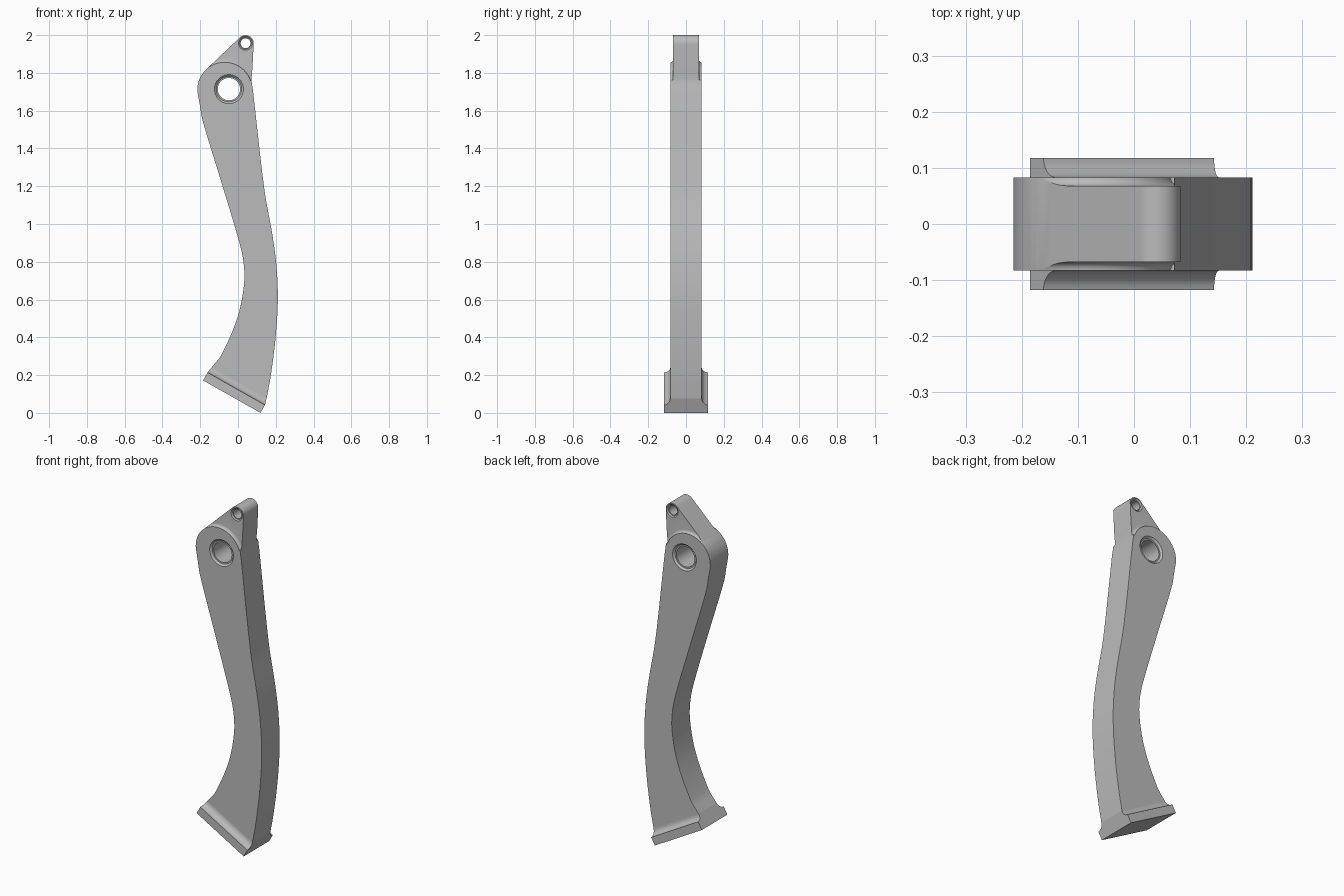
import bpy, bmesh
from math import sin, cos, pi, radians
from mathutils import Vector

cube = bpy.data.objects.get("Cube")
if cube:
    bpy.data.objects.remove(cube, do_unlink=True)

grey = bpy.data.materials.new("plain_grey")
grey.use_nodes = True
grey.diffuse_color = (0.5, 0.5, 0.5, 1)
grey.node_tree.nodes["Principled BSDF"].inputs["Base Color"].default_value = (0.5, 0.5, 0.5, 1)

HALF, LUG_HALF, FOOT_HALF = 0.083, 0.068, 0.1175
HEAD, HEAD_R = Vector((-0.071, 1.712)), 0.144
EYE, EYE_R = Vector((0.04, 1.957)), 0.043
BORE = Vector((-0.048, 1.714))


def skin(name, rings, loop=False):
    """Join equal rings of points into a closed solid, capped unless looped."""
    bm = bmesh.new()
    rows = [[bm.verts.new(p) for p in ring] for ring in rings]
    pairs = list(zip(rows, rows[1:])) + ([(rows[-1], rows[0])] if loop else [])
    for a, b in pairs:
        for i in range(len(a)):
            j = (i + 1) % len(a)
            bm.faces.new((a[i], a[j], b[j], b[i]))
    if not loop:
        bm.faces.new(rows[0])
        bm.faces.new(rows[-1])
    bmesh.ops.recalc_face_normals(bm, faces=bm.faces)
    mesh = bpy.data.meshes.new(name)
    bm.to_mesh(mesh)
    bm.free()
    mesh.materials.append(grey)
    obj = bpy.data.objects.new(name, mesh)
    bpy.context.collection.objects.link(obj)
    return obj


def arc(centre, r, start, end, steps):
    angles = [radians(start + (end - start) * i / steps) for i in range(steps + 1)]
    return [centre + Vector((cos(a), sin(a))) * r for a in angles]


def smooth_path(points, steps=5):
    """Smooth curve through the points, spaced by chord length."""
    p = [Vector(q) for q in points]
    t = [0]
    for a, b in zip(p, p[1:]):
        t.append(t[-1] + (b - a).length)
    last = len(p) - 1
    slope = []
    for i in range(len(p)):
        lo, hi = max(i - 1, 0), min(i + 1, last)
        slope.append((p[hi] - p[lo]) / (t[hi] - t[lo]))
    out = []
    for i in range(last):
        h = t[i + 1] - t[i]
        for k in range(steps):
            u = k / steps
            out.append(p[i] * (2*u**3 - 3*u**2 + 1) + p[i + 1] * (3*u**2 - 2*u**3)
                       + slope[i] * h * (u**3 - 2*u**2 + u) + slope[i + 1] * h * (u**3 - u**2))
    return out + [p[-1]]


def cut(target, cutter):
    cutter.hide_render = True
    mod = target.modifiers.new("cut", 'BOOLEAN')
    mod.operation, mod.solver, mod.object = 'DIFFERENCE', 'EXACT', cutter
    bpy.context.view_layer.objects.active = target
    bpy.ops.object.modifier_apply(modifier=mod.name)
    bpy.data.objects.remove(cutter, do_unlink=True)


# Foot frame: along the sole and square to it
heel, toe = Vector((-0.185, 0.172)), Vector((0.119, 0.0))
along = (toe - heel).normalized()
up = Vector((-along.y, along.x))
length, PLATE = (toe - heel).length, 0.048
FILLET = FOOT_HALF - HALF


def foot_point(side, n):
    rise = max(n - PLATE, 0)
    s = length - 0.28 * rise if side else 0.165 * rise
    return heel + along * s + up * n


# Foot plate with concave fillets up to the arm
half = [(FOOT_HALF, 0), (FOOT_HALF, PLATE)]
for i in range(1, 9):
    a = pi / 2 * i / 8
    half.append((FOOT_HALF - FILLET * sin(a), PLATE + FILLET * (1 - cos(a))))
section = half + [(-y, n) for y, n in reversed(half)]
rings = []
for side in (0, 1):
    pts = [(foot_point(side, n), y) for y, n in section]
    rings.append([(q.x, y, q.y) for q, y in pts])
foot = skin("foot_plate", rings)

# Arm outline: lug eye, head, rear edge, then front edge
top = PLATE + FILLET
rear = smooth_path([(-0.2135, 1.692), (-0.203, 1.635), (-0.188, 1.55), (-0.092, 1.234),
                    (0.003, 0.917), (0.029, 0.80), (0.032, 0.68), (-0.003, 0.505),
                    (-0.087, 0.309), foot_point(0, top)])
front = smooth_path([foot_point(1, top), (0.172, 0.188), (0.198, 0.388), (0.211, 0.60),
                     (0.203, 0.785), (0.182, 0.943), (0.14, 1.18), (0.08, 1.70),
                     (0.072, 1.762), (0.077, 1.836), (0.083, 1.957)])
outline = (arc(EYE, EYE_R, 0, 133, 16)[1:] + arc(HEAD, HEAD_R, 133, 186, 10) + rear + front)
arm = skin("arm", [[(p.x, y, p.y) for p in outline] for y in (-HALF, HALF)])

# Thin the lug on both faces, leaving a fillet round the head
step = HALF - LUG_HALF
profile = [(HEAD_R, 0.2), (HEAD_R, HALF)]
for i in range(1, 6):
    a = pi / 2 * i / 5
    profile.append((HEAD_R + step * (1 - cos(a)), HALF - step * sin(a)))
profile += [(0.45, LUG_HALF), (0.45, 0.2)]
for sign in (-1, 1):
    rings = []
    for i in range(41):
        a = radians(19 + 126 * i / 40)
        rings.append([(HEAD.x + r * cos(a), sign * y, HEAD.y + r * sin(a)) for r, y in profile])
    cut(arm, skin("lug_cutter", rings))


# Bored holes with a chamfered mouth and a small ledge
def bore(centre, face, mouth, ledge, inner):
    depth = face - (mouth - ledge)
    half_profile = [(mouth, 0.2), (mouth, face), (ledge, depth), (inner, depth)]
    stations = half_profile + [(r, -y) for r, y in reversed(half_profile)]
    rings = []
    for r, y in stations:
        rings.append([(p.x, y, p.y) for p in arc(centre, r, 0, 360, 48)[:-1]])
    cut(arm, skin("bore_cutter", rings))


bore(BORE, HALF, 0.077, 0.067, 0.059)
bore(EYE, LUG_HALF, 0.037, 0.031, 0.026)

# Smooth curved walls, keep edges sharp
for obj in (arm, foot):
    bpy.ops.object.select_all(action='DESELECT')
    obj.select_set(True)
    bpy.context.view_layer.objects.active = obj
    bpy.ops.object.shade_smooth_by_angle(angle=radians(25))
